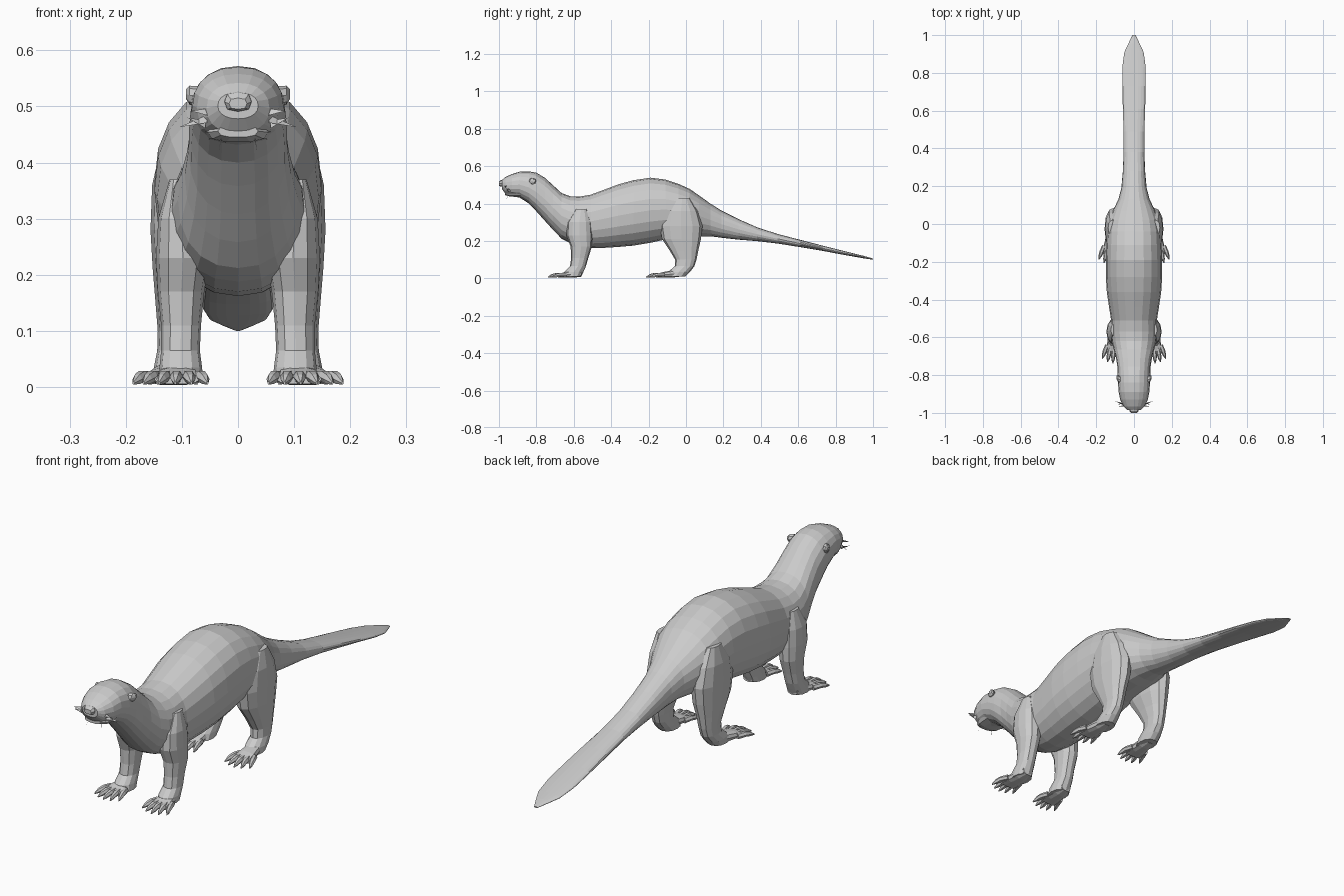
import bpy, bmesh, math
from mathutils import Vector


def loft(bm, rings, sides, power=1.0):
    """Skin a chain of (centre, u axis, v axis) elliptical rings and cap both ends."""
    rows = []
    for c, u, v in rings:
        row = []
        for i in range(sides):
            a = 2 * math.pi * i / sides
            cu, sv = math.cos(a), math.sin(a)
            cu = math.copysign(abs(cu) ** power, cu)
            sv = math.copysign(abs(sv) ** power, sv)
            row.append(bm.verts.new(Vector(c) + Vector(u) * cu + Vector(v) * sv))
        rows.append(row)
    for a, b in zip(rows, rows[1:]):
        for i in range(sides):
            j = (i + 1) % sides
            bm.faces.new((a[i], a[j], b[j], b[i]))
    bm.faces.new(rows[0])
    bm.faces.new(rows[-1])


def finish(bm, name, mirror=False):
    bmesh.ops.recalc_face_normals(bm, faces=bm.faces)
    me = bpy.data.meshes.new(name)
    bm.to_mesh(me)
    bm.free()
    ob = bpy.data.objects.new(name, me)
    bpy.context.collection.objects.link(ob)
    if mirror:
        mod = ob.modifiers.new("mirror", 'MIRROR')
        mod.use_mirror_merge = False
    return ob


# Head, neck, trunk and tail: y, bottom z, top z, half width
SECTIONS = [
    (-.985, .478, .525, .036), (-.965, .452, .542, .056), (-.93, .438, .558, .073),
    (-.89, .432, .570, .081), (-.84, .400, .572, .085), (-.80, .358, .565, .087),
    (-.755, .308, .538, .088), (-.71, .258, .497, .095), (-.665, .212, .456, .107),
    (-.62, .188, .439, .118), (-.57, .170, .437, .123), (-.51, .162, .447, .121),
    (-.44, .163, .473, .132), (-.36, .168, .503, .144), (-.28, .175, .525, .149),
    (-.19, .190, .538, .149), (-.11, .208, .528, .146), (-.04, .214, .505, .142),
    (.02, .218, .478, .132), (.07, .224, .443, .112), (.13, .225, .400, .083),
    (.19, .217, .362, .067), (.28, .207, .317, .059), (.38, .199, .273, .055),
    (.49, .186, .237, .055), (.61, .167, .206, .059), (.73, .147, .175, .062),
    (.83, .128, .150, .062), (.91, .114, .130, .051), (.955, .106, .119, .030),
    (1.0, .100, .106, .008)]
bm = bmesh.new()
loft(bm, [((0, y, (b + t) / 2), (w, 0, 0), (0, 0, (t - b) / 2))
          for y, b, t, w in SECTIONS], 20, .9)
finish(bm, "body")


def leg(name, rings):
    """Rings: z, front y, back y, inner x, outer x."""
    bm = bmesh.new()
    loft(bm, [((((i + o) / 2), (f + b) / 2, z), ((o - i) / 2, 0, 0), (0, (b - f) / 2, 0))
              for z, f, b, i, o in rings], 12, .9)
    finish(bm, name, True)


leg("front_leg", [
    (.37, -.59, -.53, .09, .122), (.30, -.635, -.505, .06, .142), (.23, -.64, -.50, .05, .146),
    (.17, -.617, -.503, .060, .143), (.11, -.614, -.522, .066, .137),
    (.065, -.620, -.535, .068, .137), (.035, -.650, -.548, .064, .140),
    (.010, -.655, -.560, .062, .140)])
leg("hind_leg", [
    (.43, -.06, .02, .09, .137), (.36, -.12, .065, .06, .153), (.28, -.14, .088, .05, .156),
    (.21, -.128, .080, .055, .152), (.15, -.088, .066, .070, .147),
    (.10, -.058, .056, .078, .143), (.065, -.060, .045, .080, .144),
    (.035, -.095, .022, .078, .150), (.010, -.105, -.005, .078, .150)])


def foot(name, cx, heel, splay, width):
    """Flat webbed paw with five toes and pointed claws."""
    bm = bmesh.new()
    paw = [(0, .028, .020, .7), (-.04, .023, .020, .9), (-.085, .019, .016, 1.1),
           (-.125, .014, .009, 1.18)]
    loft(bm, [((cx - splay * dy * .5, heel + dy, zc), (width * k * .75, 0, 0), (0, 0, h))
              for dy, zc, h, k in paw], 10, .8)
    for k in range(5):
        s = (k - 2) / 2
        x0, y0 = cx + splay * .05 + s * width * .75, heel - .10 + .02 * s * s
        d = Vector((s * .3 + splay * .5, -1, 0)).normalized()
        side = Vector((-d.y, d.x, 0))
        toe = [(0, .018, .010, .012), (.035, .019, .012, .011),
               (.058, .014, .009, .010), (.078, .007, .002, .003)]
        loft(bm, [(Vector((x0, y0, z)) + d * t, side * w, (0, 0, h))
                  for t, z, w, h in toe], 6)
    finish(bm, name, True)


foot("front_foot", .103, -.56, .1, .046)
foot("hind_foot", .117, -.035, .15, .046)

# Nose pad and lower jaw
bm = bmesh.new()
loft(bm, [((0, y, z), (w, 0, 0), (0, 0, h)) for y, z, w, h in
          [(-.96, .512, .026, .020), (-.99, .508, .024, .017), (-1.0, .505, .016, .010)]], 8, .7)
finish(bm, "nose")
bm = bmesh.new()
loft(bm, [((0, y, z), (w, 0, 0), (0, 0, h)) for y, z, w, h in
          [(-.88, .456, .062, .022), (-.94, .454, .054, .018), (-.968, .456, .036, .011)]], 10, .8)
finish(bm, "lower_jaw")

# Small rounded ears
bm = bmesh.new()
loft(bm, [((x, y, z), (0, r, 0), (0, 0, r)) for x, y, z, r in
          [(.072, -.825, .518, .018), (.086, -.818, .520, .017), (.093, -.812, .522, .008)]], 8)
finish(bm, "ear", True)

# Whisker tufts as thin blades: root and tip
bm = bmesh.new()
for root, tip in [((.055, -.955, .478), (.105, -.935, .463)),
                  ((.058, -.945, .468), (.090, -.960, .480)),
                  ((.050, -.960, .490), (.085, -.970, .492)),
                  ((.030, -.950, .446), (.034, -.962, .420))]:
    r, t = Vector(root), Vector(tip)
    bm.faces.new([bm.verts.new(p) for p in
                  (r + Vector((0, .004, .007)), r - Vector((0, .004, .007)), t)])
finish(bm, "whiskers", True)
